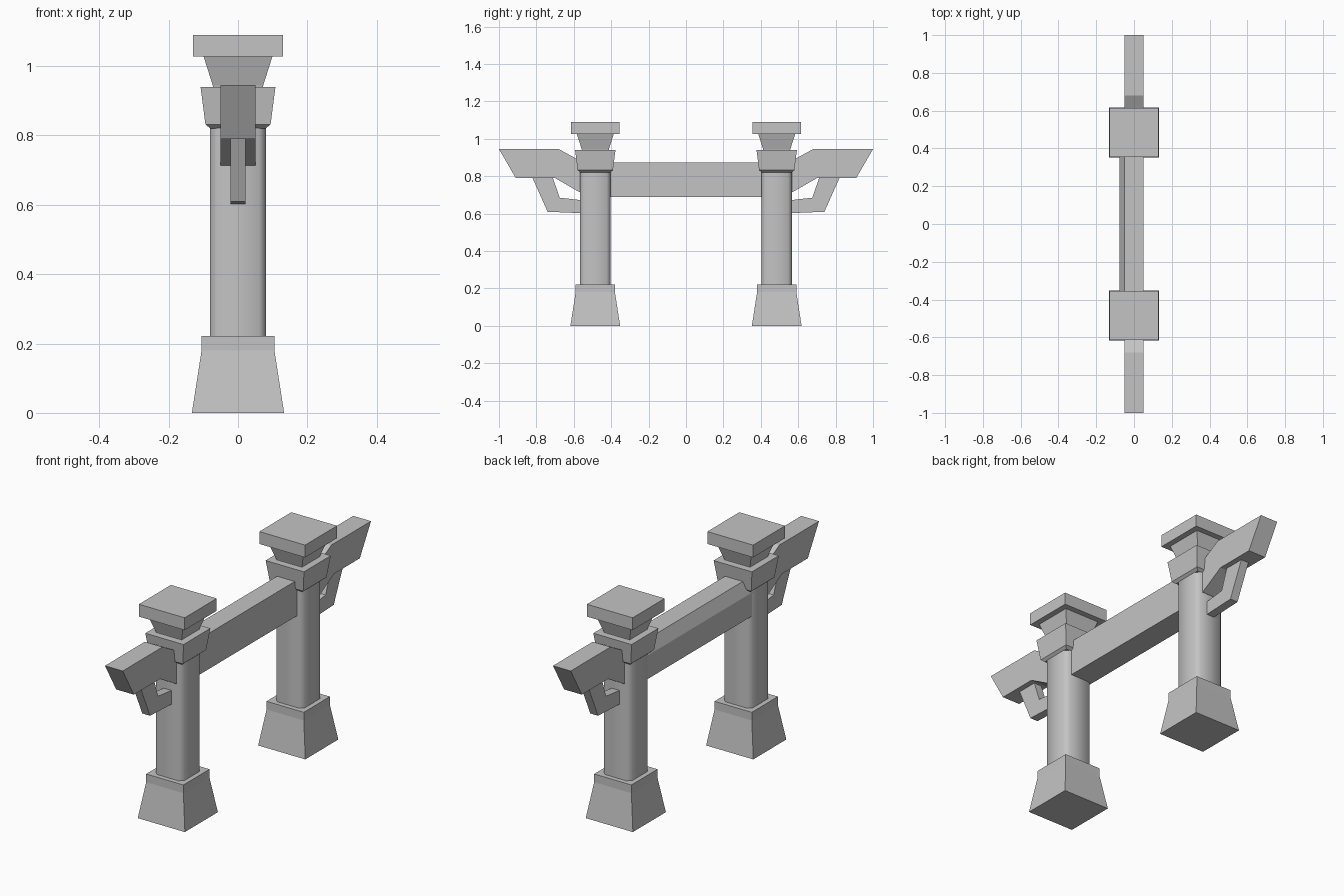
import bpy
import bmesh

cube = bpy.data.objects.get("Cube")
if cube:
    bpy.data.objects.remove(cube, do_unlink=True)

stone = bpy.data.materials.new("grey_stone")
stone.use_nodes = True
GREY = (0.55, 0.55, 0.55, 1)
stone.diffuse_color = GREY
stone.node_tree.nodes["Principled BSDF"].inputs["Base Color"].default_value = GREY


def finish(name, bm):
    bmesh.ops.recalc_face_normals(bm, faces=bm.faces)
    mesh = bpy.data.meshes.new(name)
    bm.to_mesh(mesh)
    bm.free()
    mesh.materials.append(stone)
    obj = bpy.data.objects.new(name, mesh)
    bpy.context.collection.objects.link(obj)
    return obj


def square_ring(half, chamfer):
    """Outline of a square, with cut corners if chamfer is not zero."""
    points = []
    for sx, sy in ((1, 1), (-1, 1), (-1, -1), (1, -1)):
        a = (sx * half, sy * (half - chamfer))
        b = (sx * (half - chamfer), sy * half)
        if not chamfer:
            points.append(a)
        else:
            points += [a, b] if sx * sy > 0 else [b, a]
    return points


def tower(name, y, levels, chamfer=0.0, smooth=False):
    """Stack square rings given as (z, half width)."""
    bm = bmesh.new()
    rings = [[bm.verts.new((px, y + py, z)) for px, py in square_ring(half, chamfer)]
             for z, half in levels]
    for low, high in zip(rings, rings[1:]):
        for i in range(len(low)):
            j = (i + 1) % len(low)
            bm.faces.new((low[i], low[j], high[j], high[i])).smooth = smooth
    bm.faces.new(rings[0])
    bm.faces.new(rings[-1])
    return finish(name, bm)


def prism(name, outline, start, end):
    """Sweep an outline of (a, b) points between two mapped ends."""
    bm = bmesh.new()
    first = [bm.verts.new(start(a, b)) for a, b in outline]
    last = [bm.verts.new(end(a, b)) for a, b in outline]
    bm.faces.new(first)
    bm.faces.new(last)
    for i in range(len(outline)):
        j = (i + 1) % len(outline)
        bm.faces.new((first[i], first[j], last[j], last[i]))
    return finish(name, bm)


def side_plate(name, outline, half, s):
    return prism(name, outline,
                 lambda a, b: (-half, s * a, b),
                 lambda a, b: (half, s * a, b))


WING = [(0.5, 0.69), (0.57, 0.715), (0.7, 0.79), (0.91, 0.79),
        (1.0, 0.945), (0.68, 0.945), (0.57, 0.885), (0.5, 0.85)]
BRACKET = [(0.5, 0.6), (0.74, 0.61), (0.825, 0.8),
           (0.715, 0.8), (0.675, 0.685), (0.5, 0.665)]

# Two posts, each with its outward wing and bracket
for side, s in (("front", -1), ("back", 1)):
    y = s * 0.485
    tower(side + "_base", y, [(0, 0.133), (0.18, 0.105), (0.222, 0.105)])
    tower(side + "_column", y, [(0.21, 0.081), (0.88, 0.081)], 0.02, True)
    tower(side + "_collar", y, [(0.82, 0.08), (0.832, 0.094), (0.94, 0.108)])
    tower(side + "_neck", y, [(0.93, 0.07), (0.945, 0.073), (1.03, 0.1)])
    tower(side + "_cap", y, [(1.027, 0.129), (1.09, 0.129)])
    side_plate(side + "_wing_beam", WING, 0.05, s)
    side_plate(side + "_bracket", BRACKET, 0.022, s)

# Main beam between the posts, thicker along its lower right side
BEAM = [(0.05, 0.69), (0.05, 0.872), (-0.05, 0.872), (-0.078, 0.81), (-0.078, 0.69)]
prism("cross_beam", BEAM, lambda a, b: (a, -0.45, b), lambda a, b: (a, 0.45, b))
